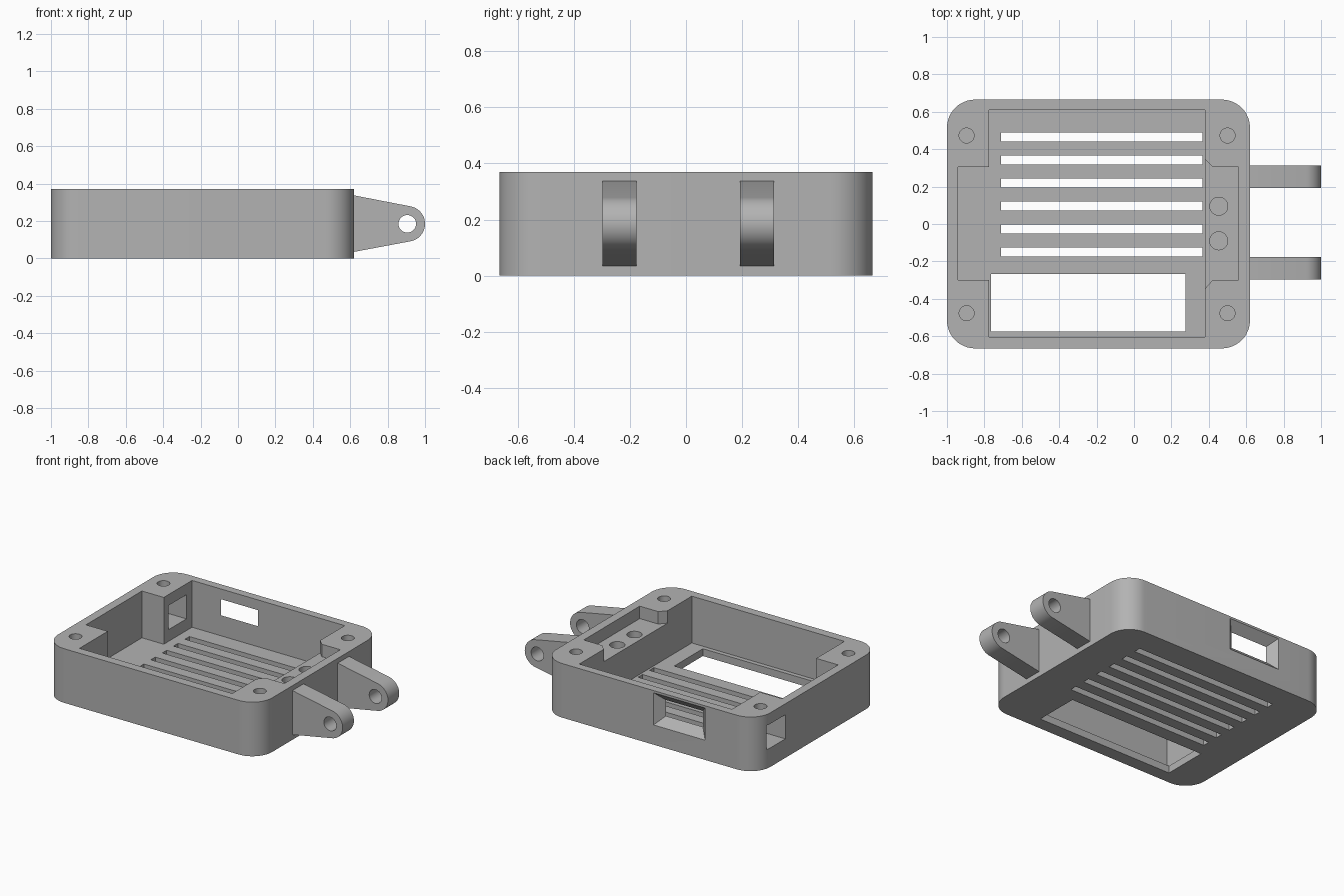
import bpy, bmesh, math
from mathutils import Vector

old = bpy.data.objects.get("Cube")
if old:
    bpy.data.objects.remove(old, do_unlink=True)

grey = bpy.data.materials.new("mid_grey")
grey.use_nodes = True
colour = (0.45, 0.45, 0.45, 1)
grey.diffuse_color = colour
grey.node_tree.nodes["Principled BSDF"].inputs["Base Color"].default_value = colour


def loft(name, lower, upper):
    """Solid between two matching rings of 3D points."""
    bm = bmesh.new()
    a = [bm.verts.new(p) for p in lower]
    b = [bm.verts.new(p) for p in upper]
    bm.faces.new(a)
    bm.faces.new(b)
    for i in range(len(a)):
        j = (i + 1) % len(a)
        bm.faces.new((a[i], a[j], b[j], b[i]))
    bmesh.ops.recalc_face_normals(bm, faces=bm.faces)
    mesh = bpy.data.meshes.new(name)
    bm.to_mesh(mesh)
    bm.free()
    mesh.materials.append(grey)
    obj = bpy.data.objects.new(name, mesh)
    bpy.context.collection.objects.link(obj)
    return obj


def prism(name, outline, lo, hi, axis="z"):
    place = {"z": lambda u, v, w: (u, v, w), "y": lambda u, v, w: (u, w, v)}[axis]
    return loft(name, [place(u, v, lo) for u, v in outline],
                [place(u, v, hi) for u, v in outline])


def rect(x0, x1, y0, y1):
    return [(x0, y0), (x1, y0), (x1, y1), (x0, y1)]


def arc(cx, cy, r, start, end, n):
    angles = [math.radians(start + (end - start) * i / n) for i in range(n + 1)]
    return [(cx + r * math.cos(t), cy + r * math.sin(t)) for t in angles]


def circle(cx, cy, r):
    return arc(cx, cy, r, 0, 360, 40)[:-1]


def cut(target, cutter):
    mod = target.modifiers.new("cut", "BOOLEAN")
    mod.operation = "DIFFERENCE"
    mod.solver = "EXACT"
    mod.object = cutter
    bpy.context.view_layer.objects.active = target
    bpy.ops.object.modifier_apply(modifier=mod.name)
    bpy.data.objects.remove(cutter, do_unlink=True)


def finish(obj):
    bpy.ops.object.select_all(action="DESELECT")
    obj.select_set(True)
    bpy.context.view_layer.objects.active = obj
    bpy.ops.object.shade_smooth_by_angle(angle=math.radians(30))


# Rounded tray body
LEFT, RIGHT, HALF, TOP, FLOOR, R = -1.0, 0.62, 0.665, 0.37, 0.05, 0.15
corners = [(RIGHT - R, HALF - R), (LEFT + R, HALF - R),
           (LEFT + R, R - HALF), (RIGHT - R, R - HALF)]
outline = []
for i, (cx, cy) in enumerate(corners):
    outline += arc(cx, cy, R, 90 * i, 90 * i + 90, 12)
body = prism("tray_body", outline, 0, TOP)

# Main cavity with a side recess between the corner blocks
cavity = [(-.775, .61), (.38, .61), (.38, -.605), (-.775, -.605),
          (-.775, -.30), (-.94, -.30), (-.94, .305), (-.775, .305)]
cut(body, prism("cavity", cavity, FLOOR, 0.5))

# Shallow ledge with flared mouth
ledge = [(.3, .345), (.38, .345), (.42, .305), (.56, .305),
         (.56, -.30), (.42, -.30), (.38, -.345), (.3, -.345)]
cut(body, prism("ledge", ledge, 0.285, 0.5))

# Vent slots and the large floor opening
for i in range(6):
    y = 0.465 - 0.123 * i
    cut(body, prism("slot", rect(-.71, .365, y - .024, y + .024), -0.1, 0.1))
cut(body, prism("floor_opening", rect(-.765, .275, -.575, -.266), -0.1, 0.1))

# Screw holes in the corners, larger ones in the ledge
for x in (-0.895, 0.5):
    for y in (-0.477, 0.473):
        cut(body, prism("screw_hole", circle(x, y, .04), 0.14, 0.5))
for y in (-0.09, 0.095):
    cut(body, prism("ledge_hole", circle(0.453, y, .048), 0.1, 0.5))

# Socket window through the corner block
cut(body, prism("side_window", rect(-1.1, -.7, .355, .55), 0.13, 0.295))


# Flared port in the back wall
def port_ring(y):
    g = y - HALF
    return [(x, y, z) for x, z in rect(-.61 - g, -.22 + g, .135 - g, .355 + g)]


cut(body, loft("port", port_ring(HALF - .065), port_ring(HALF + .03)))
finish(body)

# Two tapered hinge lugs with pin holes
CX, CZ, LR = 0.905, 0.185, 0.095
lug_outline = [(RIGHT - .02, .035), (RIGHT, .035)] + arc(CX, CZ, LR, -79, 79, 24) \
    + [(RIGHT, .337), (RIGHT - .02, .337)]
for name, y in (("front_lug", -0.298), ("back_lug", 0.192)):
    lug = prism(name, lug_outline, y, y + 0.122, "y")
    cut(lug, prism("pin_hole", circle(CX, CZ, .047), y - .1, y + .3, "y"))
    finish(lug)
